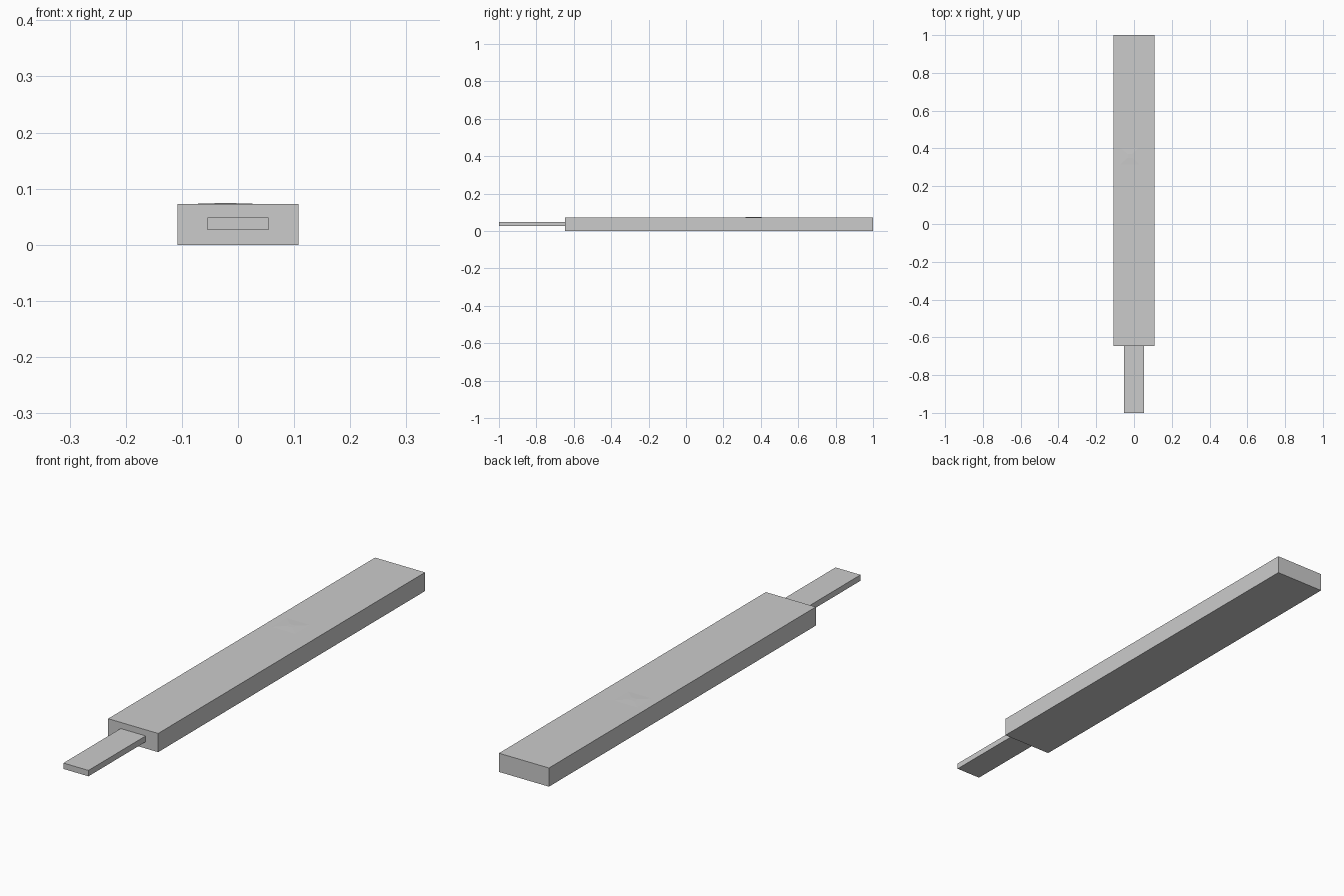
import bpy
import bmesh

if "Cube" in bpy.data.objects:
    bpy.data.objects.remove(bpy.data.objects["Cube"])


def block(name, x0, x1, y0, y1, z0, z1, inset=(0, 0)):
    """Box between two corners; inset narrows its top face in x and y."""
    bm = bmesh.new()
    bmesh.ops.create_cube(bm, size=1)
    for v in bm.verts:
        sx, sy, sz = (1 if c > 0 else -1 for c in v.co)
        v.co.x = x1 if sx > 0 else x0
        v.co.y = y1 if sy > 0 else y0
        v.co.z = z1 if sz > 0 else z0
        if sz > 0:
            v.co.x -= sx * inset[0]
            v.co.y -= sy * inset[1]
    mesh = bpy.data.meshes.new(name)
    bm.to_mesh(mesh)
    bm.free()
    obj = bpy.data.objects.new(name, mesh)
    bpy.context.collection.objects.link(obj)
    return obj


# Long flat bar
block("bar", -0.108, 0.108, -0.647, 1.0, 0.0, 0.073)

# Narrow tang at the front end
block("tang", -0.054, 0.054, -1.0, -0.647, 0.026, 0.049)

# Barely raised swelling on the upper face
block("top_swelling", -0.09, 0.045, 0.30, 0.42, 0.0725, 0.0742, inset=(0.055, 0.05))
